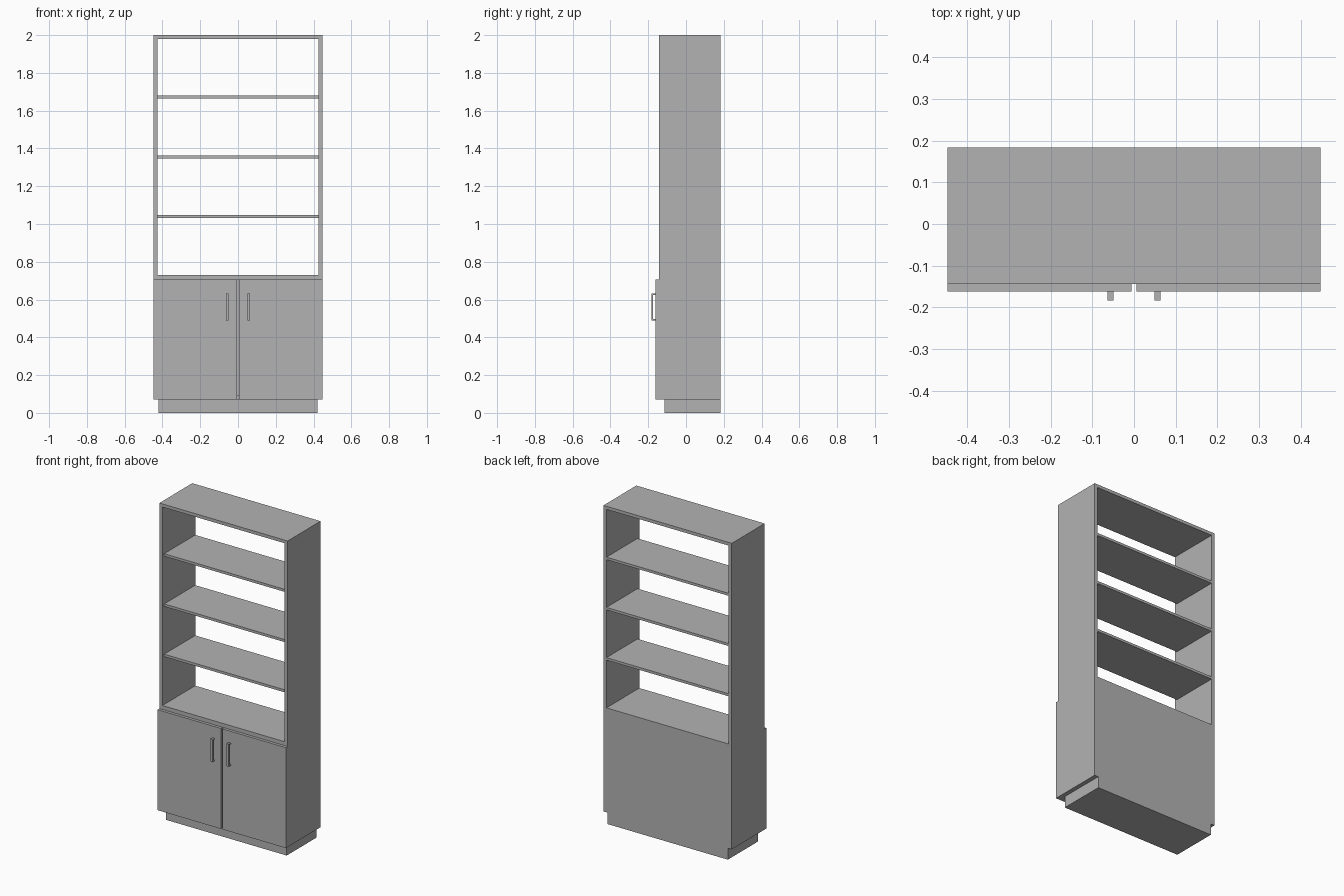
import bpy
import bmesh

default = bpy.data.objects.get("Cube")
if default:
    bpy.data.objects.remove(default, do_unlink=True)

grey = bpy.data.materials.new("plain grey")
grey.use_nodes = True
grey.diffuse_color = (0.45, 0.45, 0.45, 1)
grey.node_tree.nodes["Principled BSDF"].inputs["Base Color"].default_value = (0.45, 0.45, 0.45, 1)


def box(name, x, y, z):
    """Box spanning the (low, high) range on each axis."""
    bm = bmesh.new()
    bmesh.ops.create_cube(bm, size=1)
    for v in bm.verts:
        v.co = [r[0] if c < 0 else r[1] for c, r in zip(v.co, (x, y, z))]
    mesh = bpy.data.meshes.new(name)
    bm.to_mesh(mesh)
    bm.free()
    mesh.materials.append(grey)
    obj = bpy.data.objects.new(name, mesh)
    bpy.context.collection.objects.link(obj)
    return obj


def cut(target, cutter):
    cutter.hide_render = True
    cutter.hide_viewport = True
    cutter.display_type = 'WIRE'
    mod = target.modifiers.new(cutter.name, 'BOOLEAN')
    mod.operation = 'DIFFERENCE'
    mod.solver = 'EXACT'
    mod.object = cutter


HALF, INNER = 0.447, 0.426
FRONT, BACK = -0.144, 0.183
DOOR_FRONT = -0.162
BASE, DOOR_TOP, SHELF_LOW, ROOF = 0.072, 0.705, 0.73, 1.98

# Carcass: open through the upper half, hollow cupboard behind the doors
carcass = box("carcass", (-HALF, HALF), (FRONT, BACK), (BASE, 2))
cut(carcass, box("upper_opening_cutter", (-INNER, INNER), (-1, 1), (SHELF_LOW, ROOF)))
cut(carcass, box("cupboard_cutter", (-INNER, INNER), (-1, BACK - 0.02), (BASE + 0.02, DOOR_TOP)))

# Plinth, recessed at the front and sides
box("plinth", (-0.42, 0.42), (-0.115, BACK), (0, BASE))

# Shelves, set slightly back from the front edge
thick = 0.016
gap = (ROOF - SHELF_LOW - 3 * thick) / 4
for i in range(3):
    z = SHELF_LOW + gap + i * (gap + thick)
    box(f"shelf_{i + 1}", (-INNER, INNER), (FRONT + 0.018, BACK), (z, z + thick))

# Doors with bracket handles
for side, s in (("left", 1), ("right", -1)):
    def span(a, b):
        return sorted((s * a, s * b))
    box(f"{side}_door", span(0.006, HALF), (DOOR_FRONT, FRONT), (BASE, DOOR_TOP))
    grip = span(0.049, 0.063)
    box(f"{side}_handle_bar", grip, (-0.183, -0.176), (0.49, 0.632))
    for part, z in (("lower", 0.49), ("upper", 0.625)):
        box(f"{side}_handle_{part}_post", grip, (-0.176, DOOR_FRONT), (z, z + 0.007))
